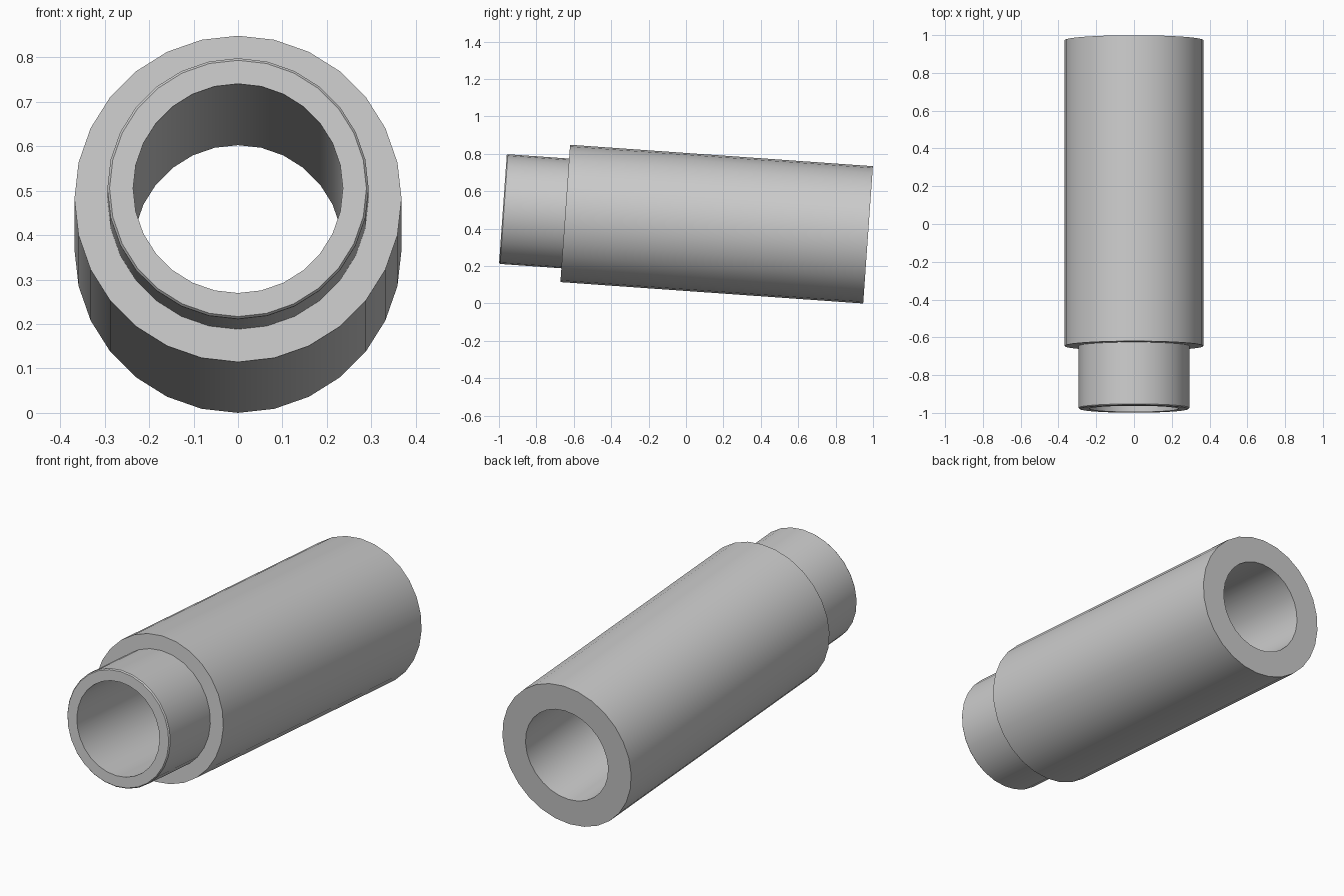
import bpy, bmesh, math
from mathutils import Vector, Matrix

if "Cube" in bpy.data.objects:
    bpy.data.objects.remove(bpy.data.objects["Cube"])

SIDES = 28
# Closed wall section: (radius, distance from the narrow front end)
L = 1.957
profile = [
    (0.236, 0.0), (0.289, 0.0), (0.294, 0.006),   # narrow rim with small bevel
    (0.294, 0.334), (0.368, 0.334),               # shoulder
    (0.368, L), (0.236, L),                       # wide rear end
]

# Revolve the section around the tube axis (local y)
bm = bmesh.new()
rings = []
for i in range(SIDES):
    a = math.tau * i / SIDES
    rings.append([bm.verts.new((r * math.sin(a), d, -r * math.cos(a))) for r, d in profile])
n = len(profile)
for i in range(SIDES):
    r0, r1 = rings[i], rings[(i + 1) % SIDES]
    for j in range(n):
        k = (j + 1) % n
        bm.faces.new((r0[j], r0[k], r1[k], r1[j]))
bmesh.ops.recalc_face_normals(bm, faces=bm.faces)

# Tilt down towards the back and place on the ground
tilt = math.atan2(-0.138, 1.952)
bm.transform(Matrix.Translation((0, -0.98, 0.506)) @ Matrix.Rotation(tilt, 4, 'X'))
low = min(v.co.z for v in bm.verts)
mid = (min(v.co.y for v in bm.verts) + max(v.co.y for v in bm.verts)) / 2
bmesh.ops.translate(bm, verts=bm.verts, vec=Vector((0, -mid, -low)))

mesh = bpy.data.meshes.new("stepped_tube")
bm.to_mesh(mesh)
bm.free()
tube = bpy.data.objects.new("stepped_tube", mesh)
bpy.context.collection.objects.link(tube)

# Smooth round walls, sharp rims
bpy.context.view_layer.objects.active = tube
tube.select_set(True)
bpy.ops.object.shade_smooth_by_angle(angle=math.radians(30))
